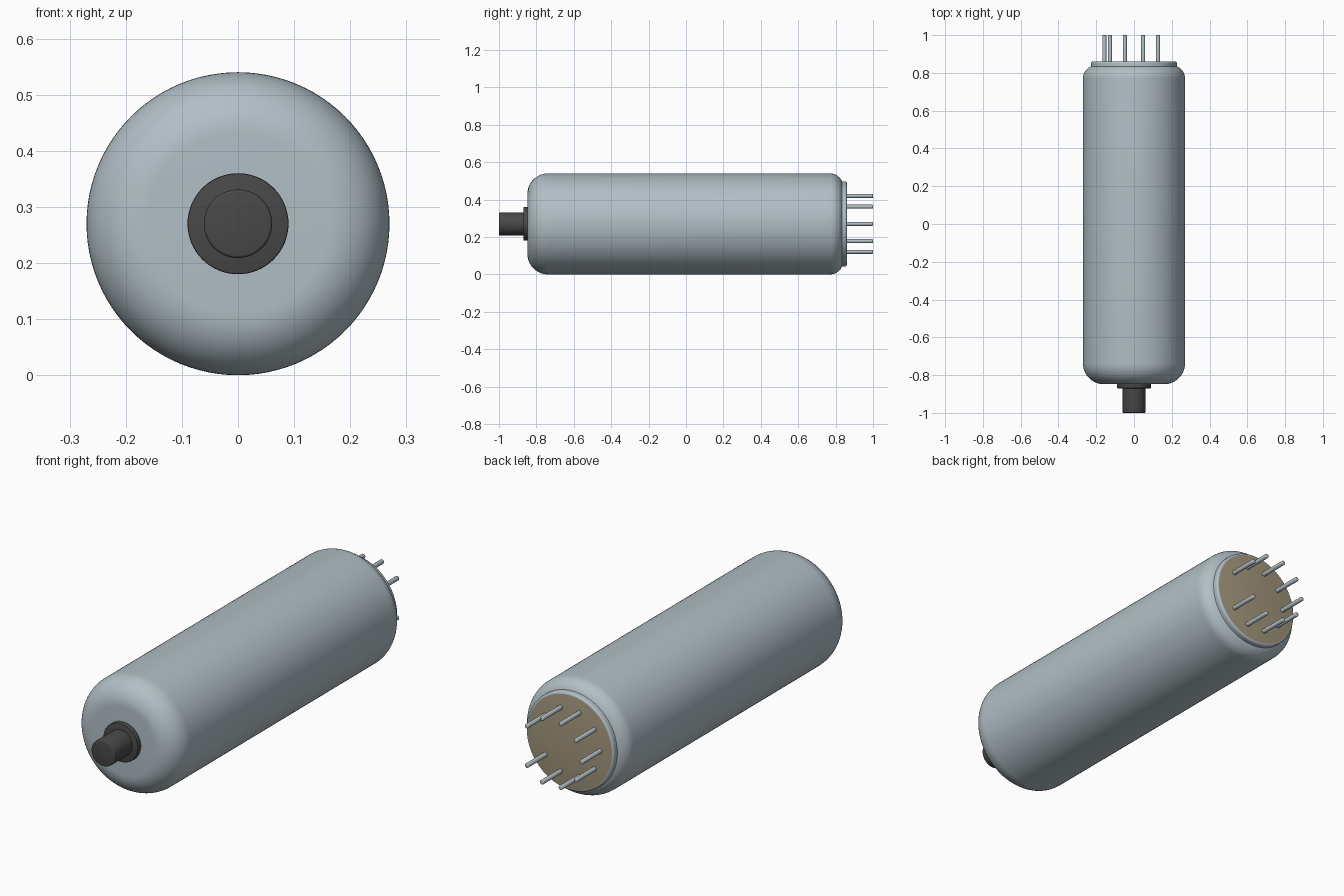
import bpy, bmesh, math

if "Cube" in bpy.data.objects:
    bpy.data.objects.remove(bpy.data.objects["Cube"], do_unlink=True)

AXIS_Z = 0.27  # height of the tube's axis


def material(name, rgb):
    m = bpy.data.materials.new(name)
    m.use_nodes = True
    m.diffuse_color = (*rgb, 1)
    bsdf = m.node_tree.nodes["Principled BSDF"]
    bsdf.inputs["Base Color"].default_value = (*rgb, 1)
    bsdf.inputs["Roughness"].default_value = 0.5
    return m


glass = material("pale blue grey", (0.44, 0.52, 0.56))
dark = material("dark grey", (0.065, 0.065, 0.065))
tan = material("tan", (0.37, 0.31, 0.205))


def arc(r_c, y_c, rad, a0, a1, n):
    """Quarter-round points as (radius, y) in degrees."""
    return [(r_c + rad * math.cos(math.radians(a0 + (a1 - a0) * i / n)),
             y_c + rad * math.sin(math.radians(a0 + (a1 - a0) * i / n)))
            for i in range(n + 1)]


def lathe(name, profile, mats, x=0.0, z=AXIS_Z, sides=96):
    """Closed solid turned around a line parallel to y."""
    bm = bmesh.new()
    rings = [[bm.verts.new((x + r * math.cos(math.tau * i / sides), y,
                            z + r * math.sin(math.tau * i / sides)))
              for i in range(sides)] for r, y in profile]
    for a, b in zip(rings, rings[1:]):
        for i in range(sides):
            j = (i + 1) % sides
            bm.faces.new((a[i], a[j], b[j], b[i]))
    bm.faces.new(rings[0])
    bm.faces.new(rings[-1])
    bmesh.ops.recalc_face_normals(bm, faces=bm.faces)
    me = bpy.data.meshes.new(name)
    bm.to_mesh(me)
    bm.free()
    for m in mats:
        me.materials.append(m)
    ob = bpy.data.objects.new(name, me)
    bpy.context.collection.objects.link(ob)
    bpy.ops.object.select_all(action="DESELECT")
    ob.select_set(True)
    bpy.context.view_layer.objects.active = ob
    bpy.ops.object.shade_smooth_by_angle(angle=math.radians(35))
    return ob


# Glass envelope: large rounding at the front, smaller one at the back
lathe("glass_envelope",
      arc(0.16, -0.738, 0.11, -90, 0, 14) + arc(0.20, 0.77, 0.07, 0, 90, 10),
      [glass])

# Base rim with a tan end face
rim = lathe("base_disc", [(0.228, 0.82)] + arc(0.218, 0.85, 0.01, 0, 90, 4),
            [glass, tan])
for f in rim.data.polygons:
    if f.normal.y > 0.99:
        f.material_index = 1

# Top cap: flat collar and a stub
lathe("cap_collar", arc(0.087, -0.867, 0.003, -90, 0, 2) + [(0.09, -0.84)],
      [dark], sides=64)
lathe("cap_stub", arc(0.056, -0.995, 0.005, -90, 0, 3) + [(0.061, -0.86)],
      [dark], sides=64)

# Nine pins on a ten-place circle, with the gap on the +x side
for k in range(1, 10):
    a = math.tau * k / 10
    lathe(f"pin_{k}", [(0.0105, 0.85)] + arc(0.0065, 0.996, 0.004, 0, 90, 3),
          [glass], x=0.157 * math.cos(a), z=AXIS_Z + 0.157 * math.sin(a),
          sides=20)
